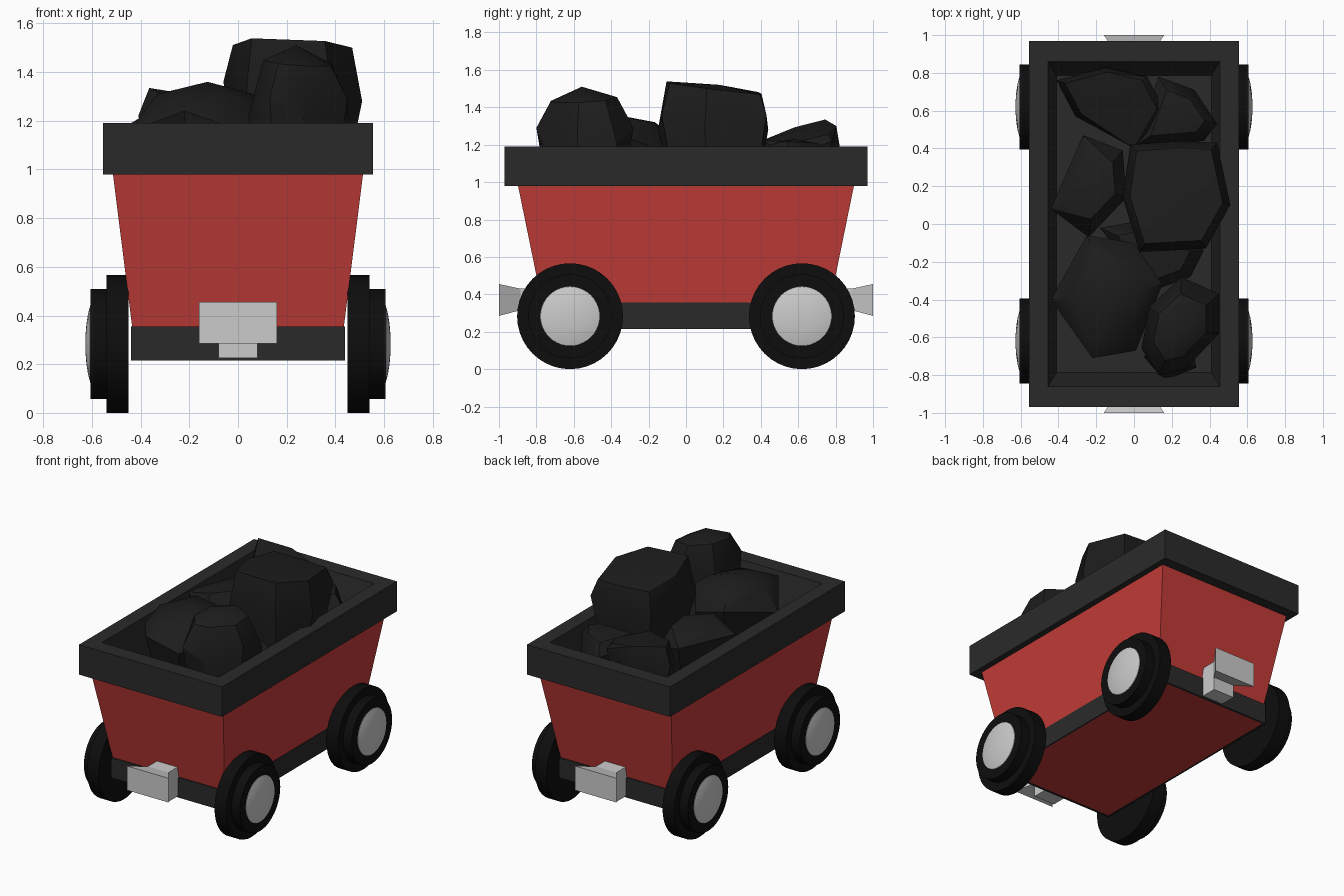
import bpy, bmesh, math
from mathutils import Vector

if "Cube" in bpy.data.objects:
    bpy.data.objects.remove(bpy.data.objects["Cube"])


def material(name, rgb):
    m = bpy.data.materials.new(name)
    m.diffuse_color = (*rgb, 1)
    m.use_nodes = True
    m.node_tree.nodes["Principled BSDF"].inputs["Base Color"].default_value = m.diffuse_color
    return m


RED = material("red_paint", (0.55, 0.045, 0.04))
TRIM = material("dark_trim", (0.023, 0.023, 0.023))
RUBBER = material("black_rubber", (0.004, 0.004, 0.004))
COAL = material("coal", (0.012, 0.012, 0.012))


def finish(name, bm, mat=None, smooth=None):
    bmesh.ops.recalc_face_normals(bm, faces=bm.faces)
    me = bpy.data.meshes.new(name)
    bm.to_mesh(me)
    bm.free()
    ob = bpy.data.objects.new(name, me)
    bpy.context.collection.objects.link(ob)
    if mat:
        me.materials.append(mat)
    if smooth:
        bpy.ops.object.select_all(action='DESELECT')
        ob.select_set(True)
        bpy.context.view_layer.objects.active = ob
        bpy.ops.object.shade_smooth_by_angle(angle=math.radians(smooth))
    return ob


def skin(bm, rings, closed=False):
    pairs = list(zip(rings, rings[1:]))
    if closed:
        pairs.append((rings[-1], rings[0]))
    for a, b in pairs:
        n = len(a)
        for i in range(n):
            bm.faces.new((a[i], a[(i + 1) % n], b[(i + 1) % n], b[i]))


def box_loft(name, sections, mat, cap=False, closed=False):
    """Stack of centred rectangles given as (half_x, half_y, z)."""
    bm = bmesh.new()
    rings = [[bm.verts.new((sx * hx, sy * hy, z))
              for sx, sy in ((-1, -1), (1, -1), (1, 1), (-1, 1))]
             for hx, hy, z in sections]
    skin(bm, rings, closed)
    if cap:
        bm.faces.new(rings[-1])
    return finish(name, bm, mat)


def lathe_x(name, profile, side, y, z, mat=None, n=40):
    """Revolve (x, radius) profile about a sideways axis."""
    bm = bmesh.new()
    rings = [[bm.verts.new((side * x, y + r * math.cos(2 * math.pi * i / n),
                            z + r * math.sin(2 * math.pi * i / n)))
              for i in range(n)] for x, r in profile]
    skin(bm, rings)
    bm.faces.new(rings[0])
    bm.faces.new(rings[-1])
    return finish(name, bm, mat, 35)


# Tapered tub and floor
box_loft("tub", [(.515, .90, .99), (.435, .77, .355), (.43, .765, .217)], RED, cap=True)
# Dark band round the base
box_loft("base_band", [(.43, .765, .355), (.44, .78, .355), (.44, .78, .215), (.43, .765, .215)],
         TRIM, closed=True)
# Thick rim with sloping inner walls and load floor
box_loft("rim", [(.50, .88, .98), (.555, .97, .98), (.555, .97, 1.19), (.455, .86, 1.19),
                 (.41, .785, .85)], TRIM, cap=True)

# Wheels: stepped tyre and domed hub
for side, sn in ((-1, "left"), (1, "right")):
    for y, yn in ((-.62, "front"), (.62, "back")):
        lathe_x(f"{yn}_{sn}_wheel", [(.45, .283), (.54, .283), (.54, .225), (.605, .225)],
                side, y, .283, RUBBER)
        lathe_x(f"{yn}_{sn}_hub", [(.60, .162), (.607, .158), (.616, .125), (.623, .08),
                                   (.627, .03)], side, y, .283)

# Couplers: block with flared buffer plate
for s, n in ((-1, "front"), (1, "back")):
    bm = bmesh.new()
    rings = [[bm.verts.new((a * hx, s * y, z)) for a, z in
              ((-1, z0), (1, z0), (1, z1), (-1, z1))]
             for hx, y, z0, z1 in ((.08, .74, .225, .43), (.08, .89, .225, .43))]
    rings2 = [[bm.verts.new((a * hx, s * y, z)) for a, z in
               ((-1, z0), (1, z0), (1, z1), (-1, z1))]
              for hx, y, z0, z1 in ((.08, .885, .315, .43), (.16, 1.0, .285, .455))]
    for r in (rings, rings2):
        skin(bm, r)
        bm.faces.new(r[0])
        bm.faces.new(r[1])
    finish(f"{n}_coupler", bm)


def coal_lump(name, outline, mid, top, tilt=(0, 0), scale=.7, cap=.02):
    """Convex lump: widest outline at mid, smaller tilted ring on top, tapered base."""
    c = Vector((sum(p[0] for p in outline), sum(p[1] for p in outline))) / len(outline)
    bm = bmesh.new()
    for i, p in enumerate(outline):
        d = Vector(p) - c
        wob = .04 * (-1) ** i
        for k, z in ((1, mid + wob), (scale, top + scale * d.dot(Vector(tilt))), (.7, .86)):
            bm.verts.new((c.x + k * d.x, c.y + k * d.y, z))
    bm.verts.new((c.x, c.y, top + cap))
    hull = bmesh.ops.convex_hull(bm, input=bm.verts)
    junk = {v for v in hull["geom_interior"] + hull["geom_unused"]
            if isinstance(v, bmesh.types.BMVert)}
    bmesh.ops.delete(bm, geom=list(junk), context='VERTS')
    finish(name, bm, COAL, 30)


# Coal load
coal_lump("coal_large", [(-.02, .42), (.24, .44), (.44, .43), (.51, .10), (.38, -.13),
                         (.03, -.15), (-.06, .14)], 1.32, 1.50, (-.03, -.12), .86)
coal_lump("coal_front_left", [(-.25, -.06), (0, -.10), (.15, -.32), (.01, -.67), (-.22, -.71),
                              (-.44, -.40)], 1.20, 1.31, (0, .05), .66, .05)
coal_lump("coal_front_right", [(.25, -.28), (.45, -.37), (.45, -.58), (.27, -.77), (.13, -.80),
                               (.04, -.66), (.08, -.44)], 1.25, 1.44, (-.10, .08), .68, .07)
coal_lump("coal_mid_left", [(-.27, .47), (-.06, .39), (-.04, .14), (-.24, -.07),
                            (-.44, .08)], 1.15, 1.25, (.1, -.05), .65)
coal_lump("coal_back_left", [(-.41, .76), (-.15, .83), (.07, .78), (.16, .60), (0, .40),
                             (-.31, .57)], 1.18, 1.27, (-.2, .15), .85)
coal_lump("coal_back_right", [(.13, .78), (.32, .71), (.44, .53), (.37, .44), (0, .41)],
          1.10, 1.21, (.05, 0), .65)
coal_lump("coal_mid_filler", [(-.18, -.02), (.05, .02), (.37, -.14), (.30, -.28), (.08, -.36)],
          1.02, 1.12, (0, 0), .7)
coal_lump("coal_front_filler", [(.05, -.70), (.16, -.83), (.33, -.76), (.30, -.6)],
          .95, 1.03, (0, 0), .7)
